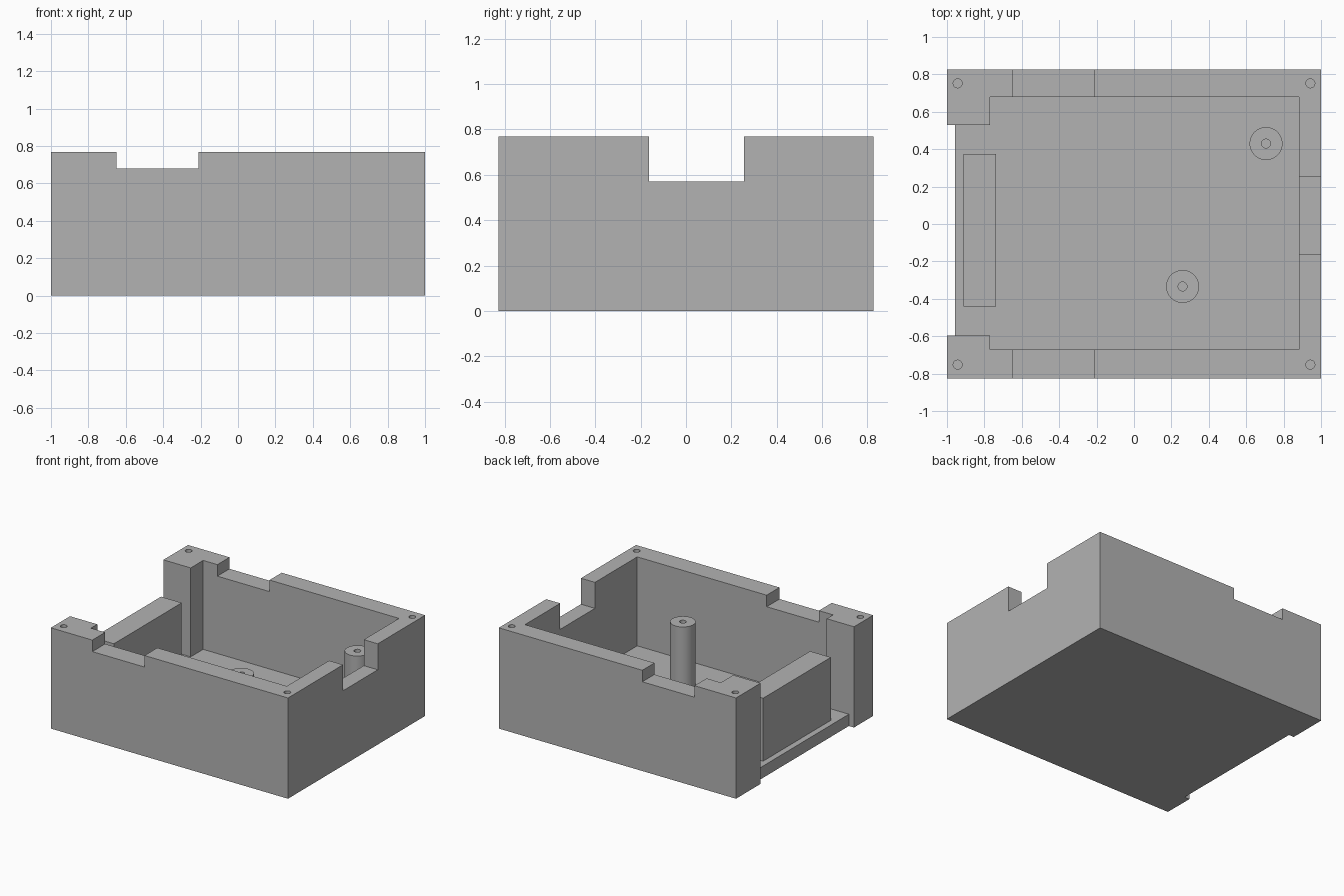
import bpy

cube = bpy.data.objects.get("Cube")
if cube:
    bpy.data.objects.remove(cube, do_unlink=True)

grey = bpy.data.materials.new("plain_grey")
grey.use_nodes = True
colour = (0.45, 0.45, 0.45, 1)
grey.diffuse_color = colour
grey.node_tree.nodes["Principled BSDF"].inputs["Base Color"].default_value = colour

DEPTH, HEIGHT, FLOOR, REST = 0.826, 0.768, 0.09, 0.57
HOLE = 0.024


def box(name, x, y, z):
    """Box from (low, high) ranges."""
    bpy.ops.mesh.primitive_cube_add(size=1, location=[sum(r) / 2 for r in (x, y, z)])
    ob = bpy.context.object
    ob.name = name
    ob.scale = [r[1] - r[0] for r in (x, y, z)]
    bpy.ops.object.transform_apply(location=True, rotation=False, scale=True)
    ob.data.materials.append(grey)
    return ob


def rod(name, x, y, radius, z, sides=48):
    bpy.ops.mesh.primitive_cylinder_add(
        vertices=sides, radius=radius, depth=z[1] - z[0], location=(x, y, sum(z) / 2))
    ob = bpy.context.object
    ob.name = name
    ob.data.materials.append(grey)
    return ob


def cut(target, cutter):
    mod = target.modifiers.new("cut", "BOOLEAN")
    mod.operation = "DIFFERENCE"
    mod.solver = "EXACT"
    mod.object = cutter
    bpy.ops.object.select_all(action="DESELECT")
    target.select_set(True)
    bpy.context.view_layer.objects.active = target
    bpy.ops.object.modifier_apply(modifier=mod.name)
    bpy.data.objects.remove(cutter, do_unlink=True)


def smooth(ob):
    bpy.ops.object.select_all(action="DESELECT")
    ob.select_set(True)
    bpy.context.view_layer.objects.active = ob
    bpy.ops.object.shade_smooth_by_angle()


# Open case: cavity, side opening, floor recess and cable notches
case = box("case", (-1, 1), (-DEPTH, DEPTH), (0, HEIGHT))
opening = (-0.595, 0.53)
cut(case, box("cavity", (-0.77, 0.882), (-0.672, 0.68), (FLOOR, 1)))
cut(case, box("side_opening", (-1.2, -0.7), opening, (FLOOR, 1)))
cut(case, box("floor_recess", (-1.2, -0.957), opening, (-0.2, 1)))
cut(case, box("front_back_notch", (-0.65, -0.21), (-1, 1), (0.68, 1)))
cut(case, box("end_notch", (0.8, 1.2), (-0.163, 0.255), (REST, 1)))

# Screw holes in the four corners
for x in (-0.943, 0.943):
    for y in (-0.752, 0.752):
        cut(case, rod("screw_hole", x, y, HOLE, (0.45, 1), 24))
smooth(case)

# Upright block behind the side opening
box("support_block", (-0.912, -0.737), (-0.442, 0.375), (FLOOR - 0.04, REST))

# Two mounting posts with pilot holes
for name, x, y in (("back_post", 0.706, 0.43), ("front_post", 0.26, -0.334)):
    post = rod(name, x, y, 0.088, (FLOOR - 0.04, REST))
    cut(post, rod("pilot_hole", x, y, HOLE, (0.3, 1), 24))
    smooth(post)
